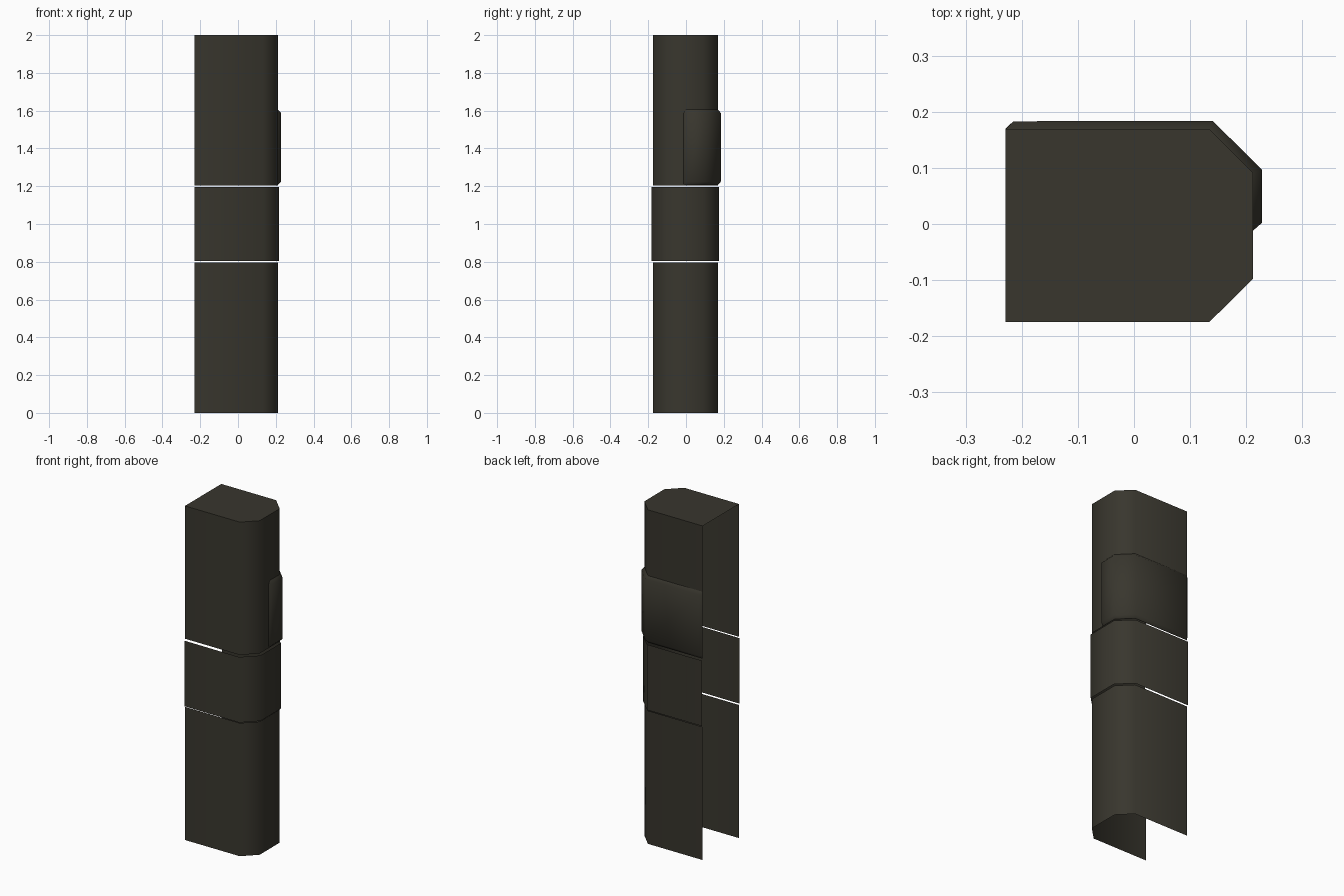
import bpy
import math

if "Cube" in bpy.data.objects:
    bpy.data.objects.remove(bpy.data.objects["Cube"])

mat = bpy.data.materials.new("dark_olive_grey")
mat.diffuse_color = (0.040, 0.037, 0.027, 1.0)
mat.use_nodes = True
mat.node_tree.nodes["Principled BSDF"].inputs["Base Color"].default_value = mat.diffuse_color

# U-shaped outlines with chamfered corners, open on the -x side (counter-clockwise)
BODY = [(-0.229, -0.175), (0.134, -0.175), (0.212, -0.098),
        (0.212, 0.091), (0.134, 0.169), (-0.229, 0.169)]
BAND = [(-0.229, -0.180), (0.135, -0.182), (0.218, -0.100),
        (0.218, 0.094), (0.136, 0.174), (-0.229, 0.174)]


def make_object(name, verts, faces):
    mesh = bpy.data.meshes.new(name)
    mesh.from_pydata(verts, [], faces)
    mesh.materials.append(mat)
    for poly in mesh.polygons:
        poly.use_smooth = True
    mesh.set_sharp_from_angle(angle=math.radians(50))
    obj = bpy.data.objects.new(name, mesh)
    bpy.context.collection.objects.link(obj)
    return obj


def sheet(name, rows, cap=False):
    """Thin sheet through stacked rows of points, optionally closed on top."""
    n = len(rows[0])
    verts = [p for row in rows for p in row]
    faces = [(r * n + i, r * n + i + 1, (r + 1) * n + i + 1, (r + 1) * n + i)
             for r in range(len(rows) - 1) for i in range(n - 1)]
    if cap:
        top = (len(rows) - 1) * n
        faces.append(tuple(range(top, top + n)))
    return make_object(name, verts, faces)


def at(outline, z):
    return [(x, y, z) for x, y in outline]


# Main shells and the slightly larger middle band
sheet("lower_shell", [at(BODY, 0.0), at(BODY, 0.797)])
sheet("middle_band", [at(BAND, 0.803), at(BAND, 1.195)])
sheet("upper_shell", [at(BODY, 1.205), at(BODY, 2.0)], cap=True)

# Raised plate wrapped round the back corner, bevelled down to the shell
inner = [(0.212, -0.012), (0.212, 0.002), (0.212, 0.091),
         (0.134, 0.169), (-0.215, 0.169), (-0.229, 0.169)]
outer = [(0.212, -0.012), (0.228, 0.002), (0.228, 0.097),
         (0.140, 0.184), (-0.215, 0.183), (-0.229, 0.170)]
sheet("raised_plate", [at(inner, 1.207), at(outer, 1.224),
                       at(outer, 1.588), at(inner, 1.606)])
